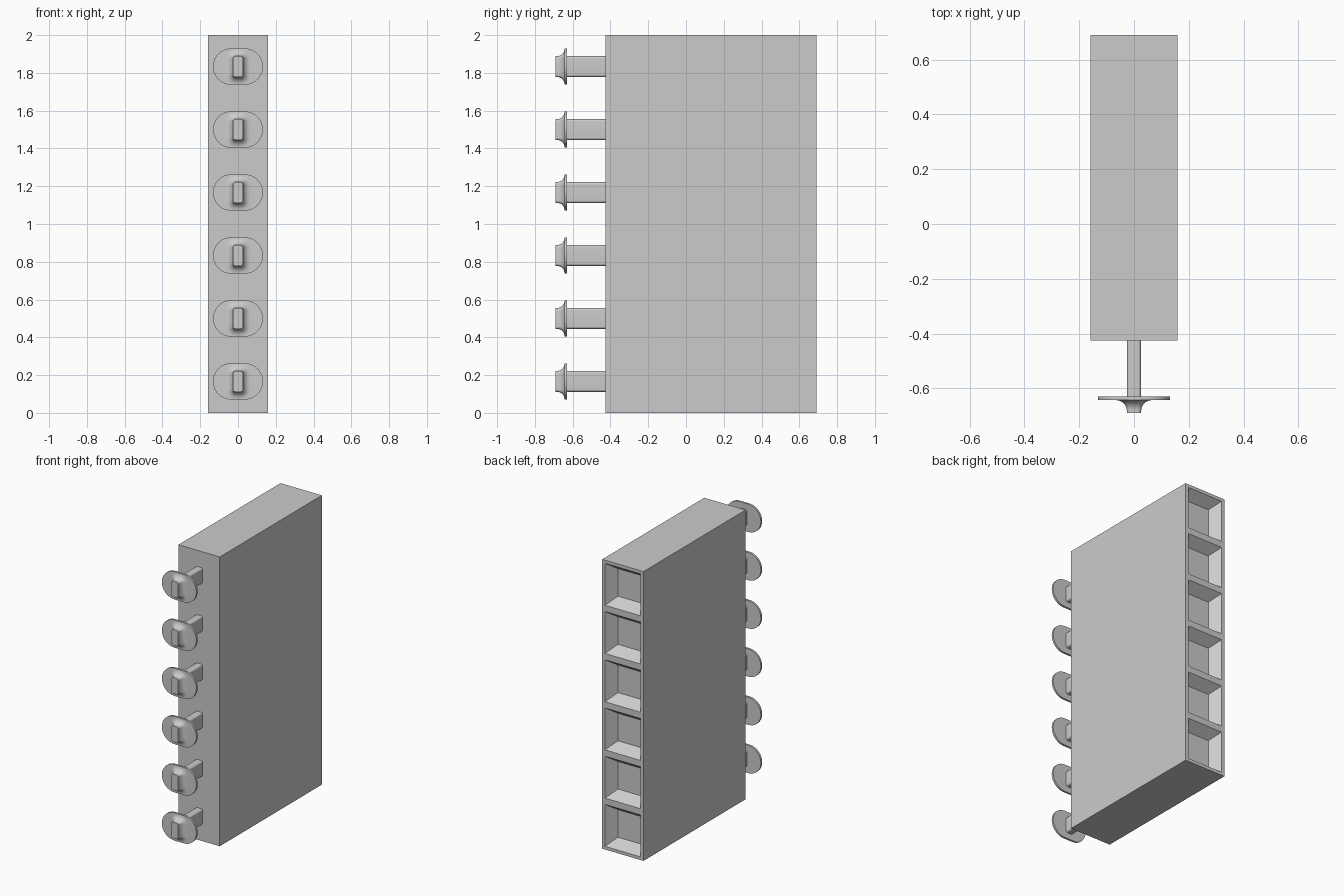
import bpy, bmesh, math

default = bpy.data.objects.get("Cube")
if default:
    bpy.data.objects.remove(default, do_unlink=True)

grey = bpy.data.materials.new("plain grey")
grey.use_nodes = True
COLOUR = (0.6, 0.6, 0.6, 1)
grey.diffuse_color = COLOUR
grey.node_tree.nodes["Principled BSDF"].inputs["Base Color"].default_value = COLOUR

COUNT = 6
PITCH = 2 / COUNT
HALF_X, FRONT, BACK = 0.158, -0.425, 0.69


def finish(bm, name):
    bmesh.ops.recalc_face_normals(bm, faces=bm.faces)
    mesh = bpy.data.meshes.new(name)
    bm.to_mesh(mesh)
    bm.free()
    mesh.materials.append(grey)
    obj = bpy.data.objects.new(name, mesh)
    bpy.context.collection.objects.link(obj)
    return obj


def ring(bm, y, hx, hz, r, steps=8):
    """Rounded rectangle of vertices in the xz plane."""
    verts = []
    for q, (sx, sz) in enumerate([(1, 1), (-1, 1), (-1, -1), (1, -1)]):
        for i in range(steps + 1):
            a = math.pi / 2 * (q + i / steps)
            verts.append(bm.verts.new((sx * (hx - r) + r * math.cos(a), y,
                                       sz * (hz - r) + r * math.sin(a))))
    return verts


def loft(bm, rings):
    for a, b in zip(rings, rings[1:]):
        n = len(a)
        for i in range(n):
            j = (i + 1) % n
            bm.faces.new((a[i], a[j], b[j], b[i]))
    bm.faces.new(rings[0])
    bm.faces.new(rings[-1])


# Housing: a tall box with a tapered socket in each cell of the back
bm = bmesh.new()
bmesh.ops.create_cube(bm, size=1)
for v in bm.verts:
    v.co = (v.co.x * 2 * HALF_X, FRONT if v.co.y < 0 else BACK, (v.co.z + 0.5) * 2)
for k in range(1, COUNT):
    bmesh.ops.bisect_plane(bm, geom=bm.verts[:] + bm.edges[:] + bm.faces[:],
                           plane_co=(0, 0, k * PITCH), plane_no=(0, 0, 1))
bm.normal_update()
sockets = [f for f in bm.faces if f.normal.y > 0.9]
bmesh.ops.inset_individual(bm, faces=sockets, thickness=0.031)
bmesh.ops.inset_individual(bm, faces=sockets, thickness=0.07, depth=-0.07)
finish(bm, "housing")

# Pins: stem, thin oval flange and a concave flare to the tip
SX, SZ, SR, FLARE = 0.026, 0.055, 0.012, 0.04
TIP, FLANGE_FRONT, FLANGE_BACK = -0.69, -0.643, -0.629
for k in range(COUNT):
    bm = bmesh.new()
    rings = [ring(bm, FRONT + 0.002, SX, SZ, SR), ring(bm, FLANGE_BACK, SX, SZ, SR),
             ring(bm, FLANGE_BACK, 0.132, 0.096, 0.095),
             ring(bm, FLANGE_FRONT, 0.132, 0.096, 0.095)]
    for i in range(9):
        a = math.pi / 2 * i / 8
        e = FLARE * (1 - math.sin(a))
        rings.append(ring(bm, FLANGE_FRONT - FLARE * (1 - math.cos(a)), SX + e, SZ + e, SR + e))
    rings.append(ring(bm, TIP, SX, SZ, SR))
    loft(bm, rings)
    pin = finish(bm, f"pin_{k + 1}")
    pin.location.z = (k + 0.5) * PITCH
    bpy.ops.object.select_all(action='DESELECT')
    pin.select_set(True)
    bpy.context.view_layer.objects.active = pin
    bpy.ops.object.shade_smooth_by_angle(angle=math.radians(40))
